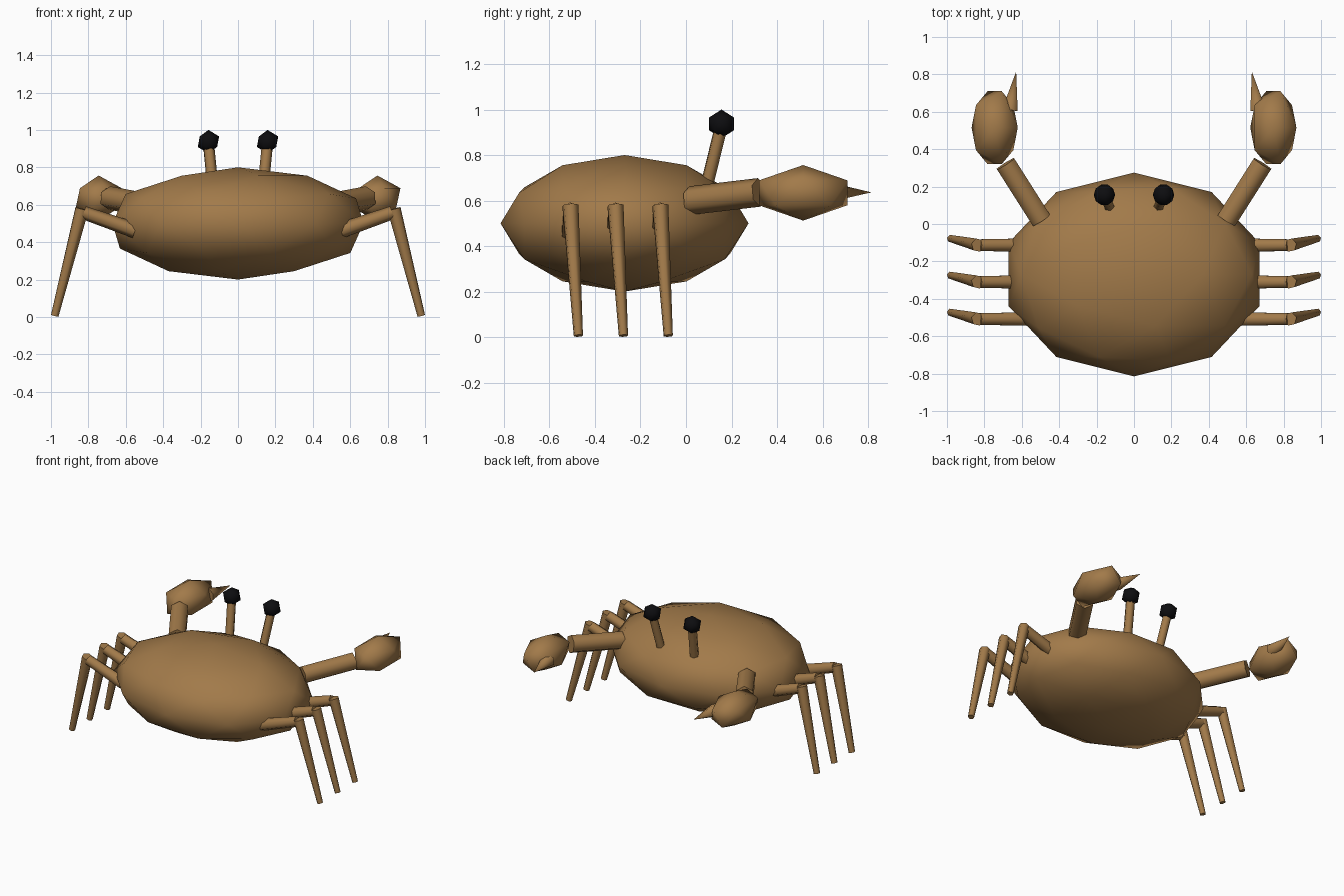
import bpy
from mathutils import Vector

if "Cube" in bpy.data.objects:
    bpy.data.objects.remove(bpy.data.objects["Cube"])


def material(name, rgb):
    m = bpy.data.materials.new(name)
    m.diffuse_color = (*rgb, 1.0)
    m.use_nodes = True
    m.node_tree.nodes["Principled BSDF"].inputs["Base Color"].default_value = m.diffuse_color
    return m


SHELL = material("shell brown", (0.36, 0.195, 0.068))
BLACK = material("eye black", (0.004, 0.004, 0.005))


def finish(name, mat, smooth_angle=None):
    ob = bpy.context.object
    ob.name = name
    ob.data.materials.append(mat)
    if smooth_angle is None:
        bpy.ops.object.shade_smooth()
    else:
        bpy.ops.object.shade_smooth_by_angle(angle=smooth_angle)
    return ob


def ball(name, centre, radii, subdivisions, mat):
    """Low-poly ellipsoid."""
    bpy.ops.mesh.primitive_ico_sphere_add(subdivisions=subdivisions, radius=1, location=centre)
    bpy.context.object.scale = radii
    bpy.ops.object.transform_apply(location=False, rotation=False, scale=True)
    return finish(name, mat)


def limb(name, a, b, r1, r2, sides=6):
    """Tapered rod from a to b."""
    a, b = Vector(a), Vector(b)
    d = b - a
    bpy.ops.mesh.primitive_cone_add(vertices=sides, radius1=r1, radius2=r2,
                                    depth=d.length, location=(a + b) / 2)
    bpy.context.object.rotation_euler = d.to_track_quat('Z', 'Y').to_euler()
    return finish(name, SHELL, 1.1)


# Body
ball("body", (0, -0.27, 0.5), (0.706, 0.545, 0.3), 2, SHELL)

for side, s in (("left", -1), ("right", 1)):
    # Eyes on stalks
    limb(f"{side}_eye_stalk", (s * 0.125, 0.075, 0.6), (s * 0.158, 0.156, 0.93), 0.03, 0.03)
    ball(f"{side}_eye", (s * 0.158, 0.156, 0.937), (0.064, 0.064, 0.063), 1, BLACK)

    # Arm, claw and pincer
    limb(f"{side}_arm", (s * 0.495, 0.02, 0.6), (s * 0.687, 0.322, 0.636), 0.063, 0.063)
    ball(f"{side}_claw", (s * 0.745, 0.515, 0.634), (0.138, 0.229, 0.122), 1, SHELL)
    limb(f"{side}_pincer", (s * 0.663, 0.61, 0.637), (s * 0.63, 0.815, 0.636), 0.048, 0.0)

    # Three jointed legs
    for i, y in enumerate((-0.113, -0.31, -0.508)):
        knee = (s * 0.825, y, 0.558)
        limb(f"{side}_upper_leg_{i + 1}", (s * 0.55, y, 0.462), knee, 0.042, 0.036)
        limb(f"{side}_lower_leg_{i + 1}", (s * 0.834, y, 0.578), (s * 0.98, y + 0.035, 0.006),
             0.037, 0.021)
